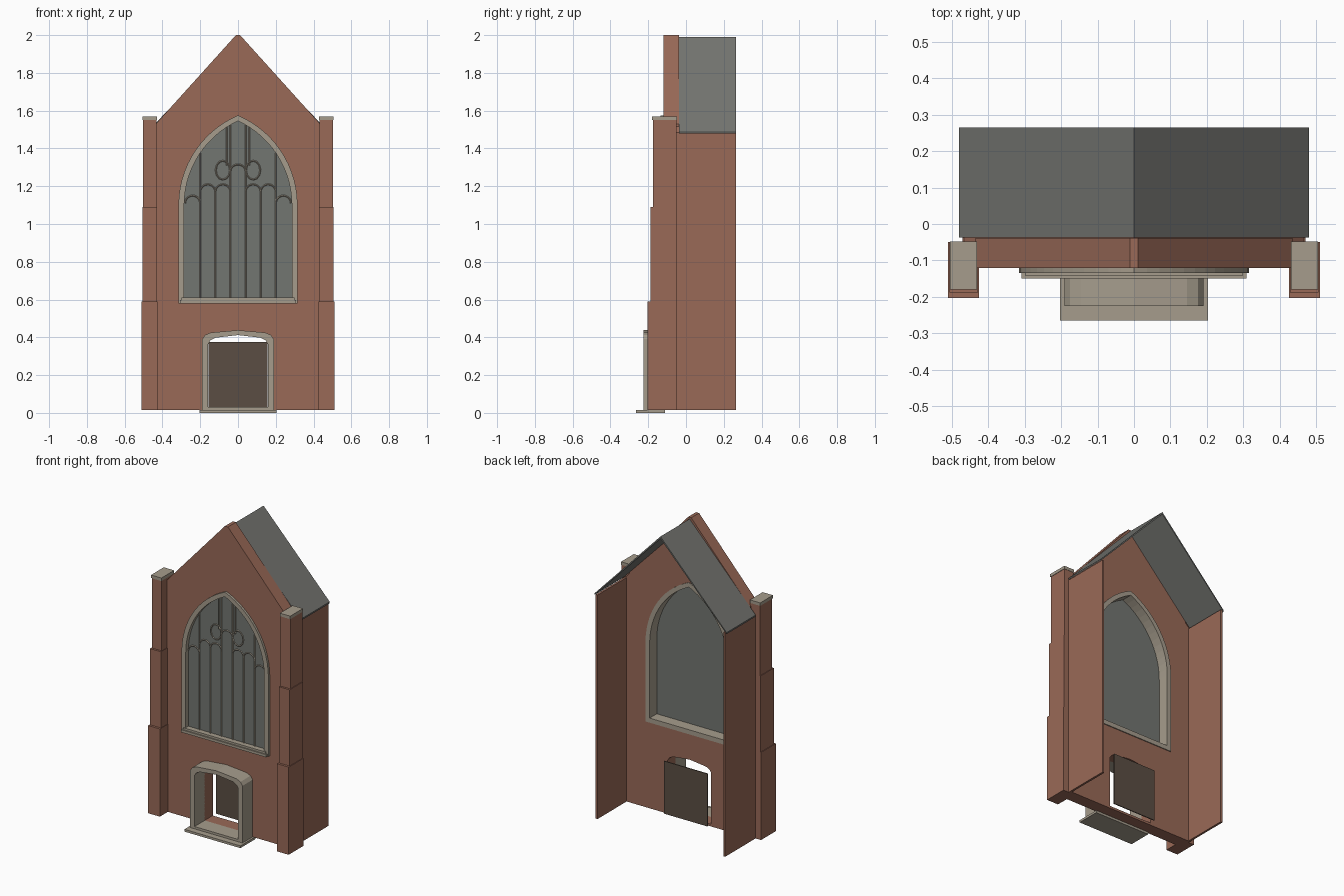
import bpy
from math import sqrt, sin, cos, pi

cube = bpy.data.objects.get("Cube")
if cube:
    bpy.data.objects.remove(cube, do_unlink=True)


def material(name, rgb):
    m = bpy.data.materials.new(name)
    m.use_nodes = True
    m.diffuse_color = (*rgb, 1)
    m.node_tree.nodes["Principled BSDF"].inputs["Base Color"].default_value = (*rgb, 1)
    return m


brick = material("brick", (0.32, 0.142, 0.096))
stone = material("pale stone", (0.38, 0.335, 0.265))
slate = material("slate", (0.175, 0.178, 0.165))
glass = material("window glass", (0.17, 0.18, 0.165))
wood = material("dark wood", (0.105, 0.076, 0.056))


def curve_mesh(name, curve, mat, place):
    """Turn a curve into a flat shaded mesh object, moving its points with place."""
    temp = bpy.data.objects.new(name + "_curve", curve)
    bpy.context.collection.objects.link(temp)
    bpy.context.view_layer.update()
    deps = bpy.context.evaluated_depsgraph_get()
    mesh = bpy.data.meshes.new_from_object(temp.evaluated_get(deps))
    bpy.data.objects.remove(temp, do_unlink=True)
    for v in mesh.vertices:
        v.co = place(v.co)
    mesh.materials.clear()
    mesh.materials.append(mat)
    for p in mesh.polygons:
        p.use_smooth = False
        p.material_index = 0
    mesh.name = name
    obj = bpy.data.objects.new(name, mesh)
    bpy.context.collection.objects.link(obj)
    return obj


def add_spline(curve, points, closed):
    s = curve.splines.new('POLY')
    s.points.add(len(points) - 1)
    for p, (x, z) in zip(s.points, points):
        p.co = (x, z, 0, 1)
    s.use_cyclic_u = closed


def plate(name, loops, y0, y1, mat):
    """Extrude an x-z outline (further loops are holes) from y0 to y1."""
    c = bpy.data.curves.new(name, 'CURVE')
    c.dimensions = '2D'
    c.fill_mode = 'BOTH'
    c.extrude = (y1 - y0) / 2
    for loop in loops:
        add_spline(c, loop, True)
    mid = (y0 + y1) / 2
    return curve_mesh(name, c, mat, lambda v: (v.x, mid - v.z, v.y))


def rods(name, lines, radius, y, mat):
    c = bpy.data.curves.new(name, 'CURVE')
    c.dimensions = '3D'
    c.bevel_depth = radius
    c.bevel_resolution = 0
    for line in lines:
        add_spline(c, line, False)
    return curve_mesh(name, c, mat, lambda v: (v.x, y - v.z, v.y))


def box(name, x0, x1, y0, y1, z0, z1, mat):
    return plate(name, [[(x0, z0), (x1, z0), (x1, z1), (x0, z1)]], y0, y1, mat)


def mirrored(half):
    """Complete a right-hand outline with its mirror image."""
    return half + [(-x, z) for x, z in reversed(half) if x > 0]


SPRING = 1.1


def arch_height(x, half, apex):
    rise = apex - SPRING
    c = (rise ** 2 - half ** 2) / (2 * half)
    return SPRING + sqrt(max(0, (c + half) ** 2 - (abs(x) + c) ** 2))


def pointed_arch(half, base, apex, n=14):
    xs = [half * sin(pi / 2 * (1 - i / n)) for i in range(n)] + [0]
    return mirrored([(half, base)] + [(x, arch_height(x, half, apex)) for x in xs])


# Outlines shared by the openings and their surrounds
window_outer = pointed_arch(0.315, 0.58, 1.575)
window_inner = pointed_arch(0.285, 0.61, 1.545)
door_outer = mirrored([(0.19, 0.015), (0.19, 0.39), (0.175, 0.412), (0.145, 0.425), (0, 0.438)])
door_inner = mirrored([(0.158, 0.03), (0.158, 0.365), (0.145, 0.385), (0.12, 0.398), (0, 0.412)])

# Gabled front wall, with a wider skin behind the buttresses
gable = mirrored([(0.435, 0.015), (0.435, 1.53), (0.011, 2.0)])
skin = mirrored([(0.468, 0.015), (0.468, 1.482), (0, 1.975)])
plate("front_wall", [gable, window_outer, door_inner], -0.12, -0.038, brick)
plate("front_wall_skin", [skin, window_outer, door_inner], -0.055, -0.036, brick)

# Roof
chevron = [(0.48, 1.478), (0.48, 1.488), (0, 1.99), (-0.48, 1.488), (-0.48, 1.478), (0, 1.976)]
plate("roof", [chevron], -0.037, 0.265, slate)

# Side walls and stepped buttresses
for side, s in (("left", 1), ("right", -1)):
    def pair(name, x0, x1, *rest):
        box(side + "_" + name, s * x0, s * x1, *rest)
    pair("side_wall", 0.456, 0.47, -0.05, 0.265, 0.015, 1.484, brick)
    pair("buttress_lower", 0.425, 0.51, -0.203, -0.05, 0.015, 0.59, brick)
    pair("buttress_middle", 0.428, 0.506, -0.188, -0.05, 0.59, 1.09, brick)
    pair("buttress_upper", 0.431, 0.502, -0.175, -0.05, 1.09, 1.55, brick)
    pair("buttress_cap", 0.43, 0.505, -0.18, -0.048, 1.55, 1.57, stone)

# Window surround, sill and glass
plate("window_surround", [window_outer, window_inner], -0.135, -0.03, stone)
box("window_sill_upper", -0.298, 0.298, -0.143, -0.12, 0.597, 0.61, stone)
box("window_sill_lower", -0.308, 0.308, -0.15, -0.12, 0.58, 0.597, stone)
plate("window_glass", [window_inner], -0.108, -0.104, glass)

# Mullions and tracery


def arc(cx, cz, rx, rz, a0, a1, n=10):
    angles = [a0 + (a1 - a0) * i / n for i in range(n + 1)]
    return [(cx + rx * cos(a), cz + rz * sin(a)) for a in angles]


mullions, tracery = [], [arc(0, 1.28, 0.04, 0.035, 0, pi)]
for s in (1, -1):
    for x, low, high in ((0.04, 0.61, None), (0.12, 0.61, 1.18), (0.2, 0.61, None), (0.06, 1.31, None)):
        top = high or arch_height(x, 0.285, 1.545)
        mullions.append([(s * x, low), (s * x, top)])
    tracery.append(arc(s * 0.08, 1.285, 0.038, 0.05, 0, 2 * pi, 12))
    for x, z in ((0.08, 1.17), (0.16, 1.17), (0.24, 1.11)):
        tracery.append(arc(s * x, z, 0.04, 0.04, 0, pi))
rods("window_mullions", mullions, 0.004, -0.112, stone)
rods("window_tracery", tracery, 0.004, -0.113, stone)

# Doorway surround, step and the door set back inside
plate("door_surround", [door_outer, door_inner], -0.225, -0.118, stone)
box("door_step", -0.203, 0.203, -0.265, -0.11, 0, 0.015, stone)
box("door", -0.157, 0.157, -0.003, 0.003, 0.03, 0.375, wood)
